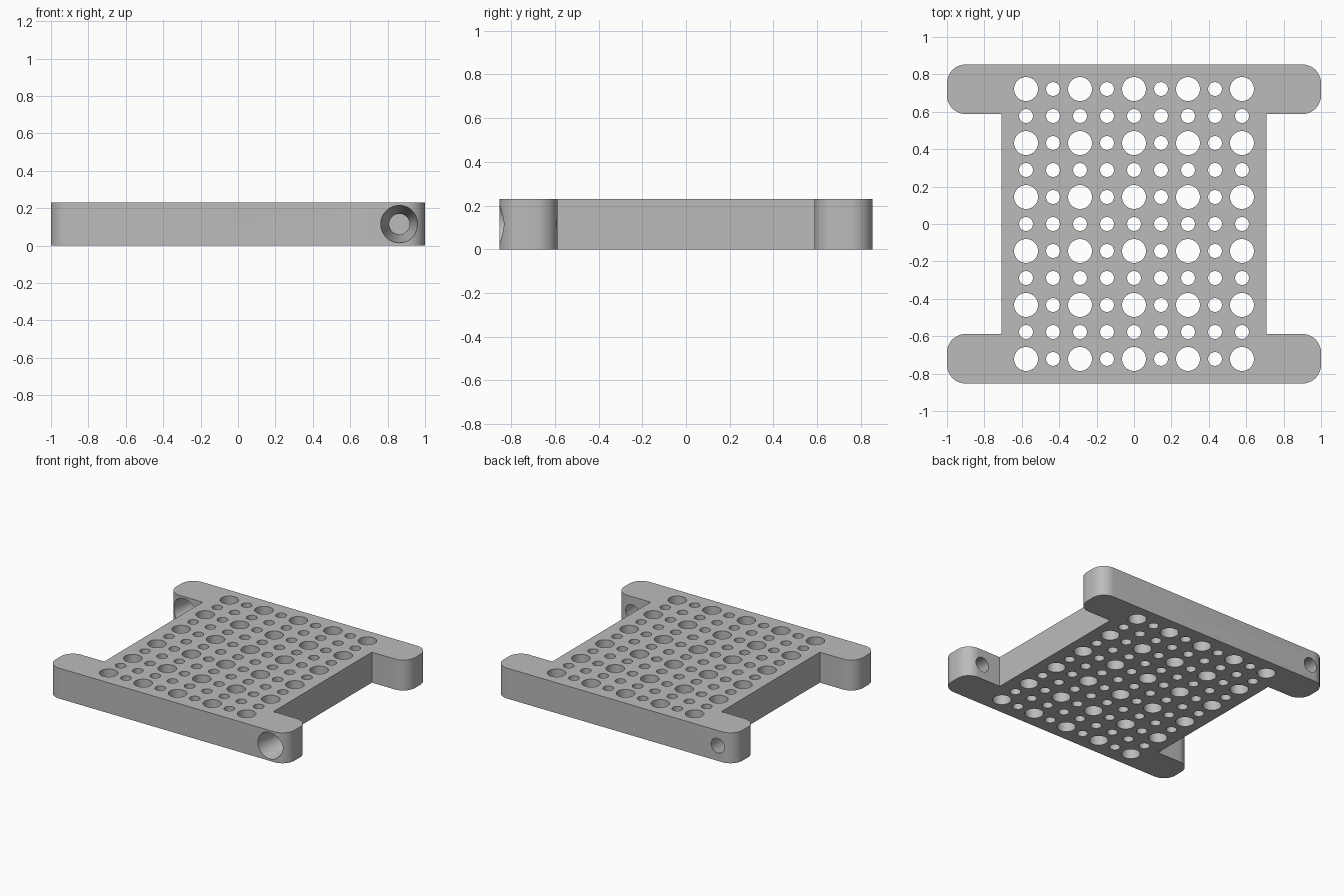
import bpy
import bmesh
from math import cos, sin, pi, radians
from mathutils import Matrix, Vector

default = bpy.data.objects.get("Cube")
if default:
    bpy.data.objects.remove(default, do_unlink=True)

HEIGHT = 0.23
HALF_DEPTH = 0.853      # outer face of the end bars
BAR_INNER = 0.588       # inner face of the end bars
WEB_HALF = 0.708        # half width of the perforated middle
CORNER = 0.1
PITCH = 0.1443

grey = bpy.data.materials.new("plain grey")
grey.use_nodes = True
colour = (0.5, 0.5, 0.5, 1)
grey.diffuse_color = colour
grey.node_tree.nodes["Principled BSDF"].inputs["Base Color"].default_value = colour


def make_object(name, bm):
    bmesh.ops.recalc_face_normals(bm, faces=bm.faces)
    mesh = bpy.data.meshes.new(name)
    bm.to_mesh(mesh)
    bm.free()
    mesh.materials.append(grey)
    obj = bpy.data.objects.new(name, mesh)
    bpy.context.collection.objects.link(obj)
    return obj


def arc(cx, cy, start):
    """Quarter circle, counter-clockwise, for one rounded corner."""
    angles = [radians(start + 90 * i / 12) for i in range(13)]
    return [(cx + CORNER * cos(a), cy + CORNER * sin(a)) for a in angles]


# Mounting plate: I-shaped outline, half of it turned round to make the rest
half = [(WEB_HALF, BAR_INNER)]
half += arc(1 - CORNER, BAR_INNER + CORNER, -90)
half += arc(1 - CORNER, HALF_DEPTH - CORNER, 0)
half += arc(CORNER - 1, HALF_DEPTH - CORNER, 90)
half += arc(CORNER - 1, BAR_INNER + CORNER, 180)
half += [(-WEB_HALF, BAR_INNER)]
outline = half + [(-x, -y) for x, y in half]

bm = bmesh.new()
base = bm.faces.new([bm.verts.new((x, y, 0)) for x, y in outline])
extruded = bmesh.ops.extrude_face_region(bm, geom=[base])["geom"]
top = [v for v in extruded if isinstance(v, bmesh.types.BMVert)]
bmesh.ops.translate(bm, verts=top, vec=(0, 0, HEIGHT))
plate = make_object("mounting_plate", bm)

# Cutter for the grid of holes: large ones on every second row and column
bm = bmesh.new()
for col in range(-4, 5):
    for row in range(-5, 6):
        large = col % 2 == 0 and row % 2 == 1
        radius = 0.064 if large else 0.037
        bmesh.ops.create_cone(
            bm, cap_ends=True, segments=40 if large else 32,
            radius1=radius, radius2=radius, depth=HEIGHT * 2,
            matrix=Matrix.Translation((col * PITCH, row * PITCH, HEIGHT / 2)))
hole_cutter = make_object("hole_cutter", bm)

# Cutter for the two tapered screw holes, wide at the front of each bar
bm = bmesh.new()
thickness = HALF_DEPTH - BAR_INNER
for x, y_front in ((0.863, -HALF_DEPTH), (-0.863, BAR_INNER)):
    rings = []
    for offset, radius in ((-0.02, 0.1034), (thickness + 0.02, 0.0516)):
        rings.append([bm.verts.new((x + radius * cos(2 * pi * i / 48),
                                    y_front + offset,
                                    HEIGHT / 2 + radius * sin(2 * pi * i / 48)))
                      for i in range(48)])
    bm.faces.new(rings[0])
    bm.faces.new(rings[1])
    for i in range(48):
        j = (i + 1) % 48
        bm.faces.new((rings[0][i], rings[0][j], rings[1][j], rings[1][i]))
screw_cutter = make_object("screw_cutter", bm)

# Cut the holes, then drop the cutters
bpy.ops.object.select_all(action="DESELECT")
plate.select_set(True)
bpy.context.view_layer.objects.active = plate
for cutter in (hole_cutter, screw_cutter):
    cutter.hide_render = True
    cut = plate.modifiers.new(cutter.name, "BOOLEAN")
    cut.operation = "DIFFERENCE"
    cut.solver = "EXACT"
    cut.object = cutter
    bpy.ops.object.modifier_apply(modifier=cut.name)
    bpy.data.objects.remove(cutter, do_unlink=True)

bpy.ops.object.shade_smooth_by_angle(angle=radians(30))
